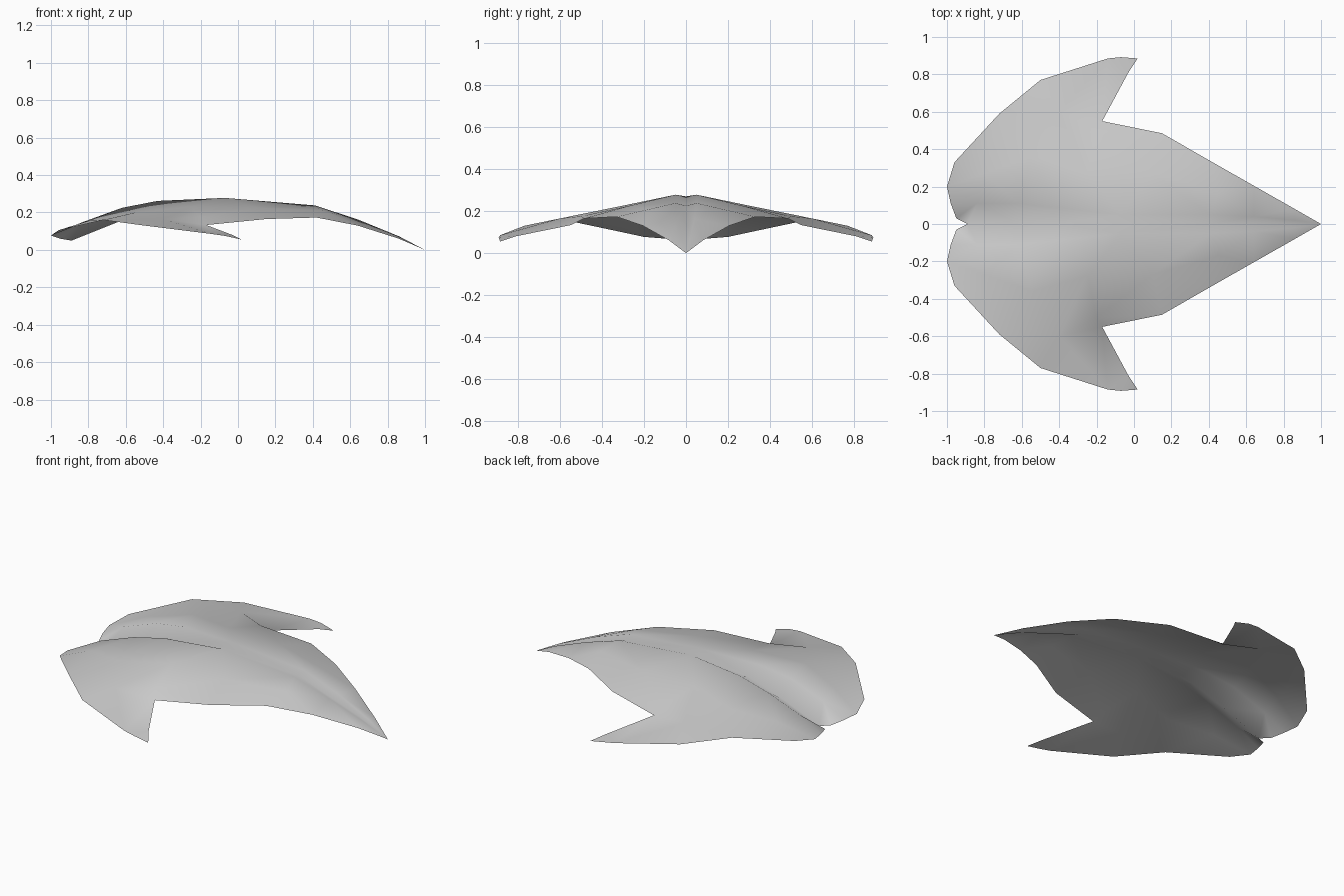
import bpy
import bmesh
import math
from mathutils import Vector
from mathutils.geometry import delaunay_2d_cdt

# Remove the default object only
default_object = bpy.data.objects.get("Cube")
if default_object:
    bpy.data.objects.remove(default_object, do_unlink=True)


def make_material(name, colour):
    material = bpy.data.materials.new(name)
    material.use_nodes = True
    material.diffuse_color = colour
    material.node_tree.nodes["Principled BSDF"].inputs["Base Color"].default_value = colour
    return material


# Centre crease from the pointed nose to the tail notch
centre_line = [(1, 0, 0), (.8, 0, .09), (.4, 0, .225), (-.08, 0, .27),
               (-.42, 0, .22), (-.64, 0, .15), (-.89, 0, .05)]

# Rim of one half, from the tail notch round the wing and back to the nose
tail_rim = [(-.95, .03, .06), (-.98, .11, .07), (-1, .2, .077), (-.96, .33, .105)]
wing_rim = [(-.72, .59, .16), (-.5, .77, .13), (-.14, .885, .085),
            (-.07, .892, .075), (.02, .885, .055), (-.03, .81, .08)]
body_rim = [(-.17, .55, .133), (.15, .485, .165), (.42, .33, .173),
            (.64, .205, .13), (.86, .08, .06)]

# Raised fold beside the centre crease
ridge = [(.86, .02, .073), (.64, .04, .163), (.41, .05, .238), (-.07, .05, .278),
         (-.43, .09, .262), (-.62, .11, .225), (-.84, .11, .145)]

# Broad back surface between the fold and the rim
back = [(.45, .17, .21), (.1, .27, .225), (-.25, .28, .23), (-.2, .5, .175),
        (-.55, .36, .2), (-.8, .27, .155), (-.4, .6, .165)]


def build_half(name, outline, folds, loose, material):
    """Triangulate a sheet through an outline, a fold line and loose points."""
    points = outline + folds + loose
    count = len(outline)
    edges = [(count + i, count + i + 1) for i in range(len(folds) - 1)]
    flat = [Vector(p[:2]) for p in points]
    verts, _, faces, sources, _, _ = delaunay_2d_cdt(
        flat, edges, [list(range(count))], 1, 1e-5)

    bm = bmesh.new()
    corners = [bm.verts.new((v.x, v.y, points[source[0]][2]))
               for v, source in zip(verts, sources)]
    for face in faces:
        bm.faces.new([corners[i] for i in face])
    for face in bm.faces:
        face.normal_update()
        if face.normal.z < 0:
            face.normal_flip()
        face.smooth = True
    mesh = bpy.data.meshes.new(name)
    bm.to_mesh(mesh)
    bm.free()
    mesh.materials.append(material)
    sheet = bpy.data.objects.new(name, mesh)
    bpy.context.collection.objects.link(sheet)
    return sheet


# Winged shell, mirrored across its long axis
grey = make_material("pale grey", (.6, .6, .6, 1))
shell = build_half("winged_shell", centre_line + tail_rim + wing_rim + body_rim,
                   ridge, back, grey)
mirror = shell.modifiers.new("mirrored_half", 'MIRROR')
mirror.use_axis = (False, True, False)
mirror.use_clip = True
mirror.merge_threshold = .001

# Smooth the broad surfaces but keep the sharp creases
bpy.ops.object.select_all(action='DESELECT')
shell.select_set(True)
bpy.context.view_layer.objects.active = shell
bpy.ops.object.shade_smooth_by_angle(angle=math.radians(50))
